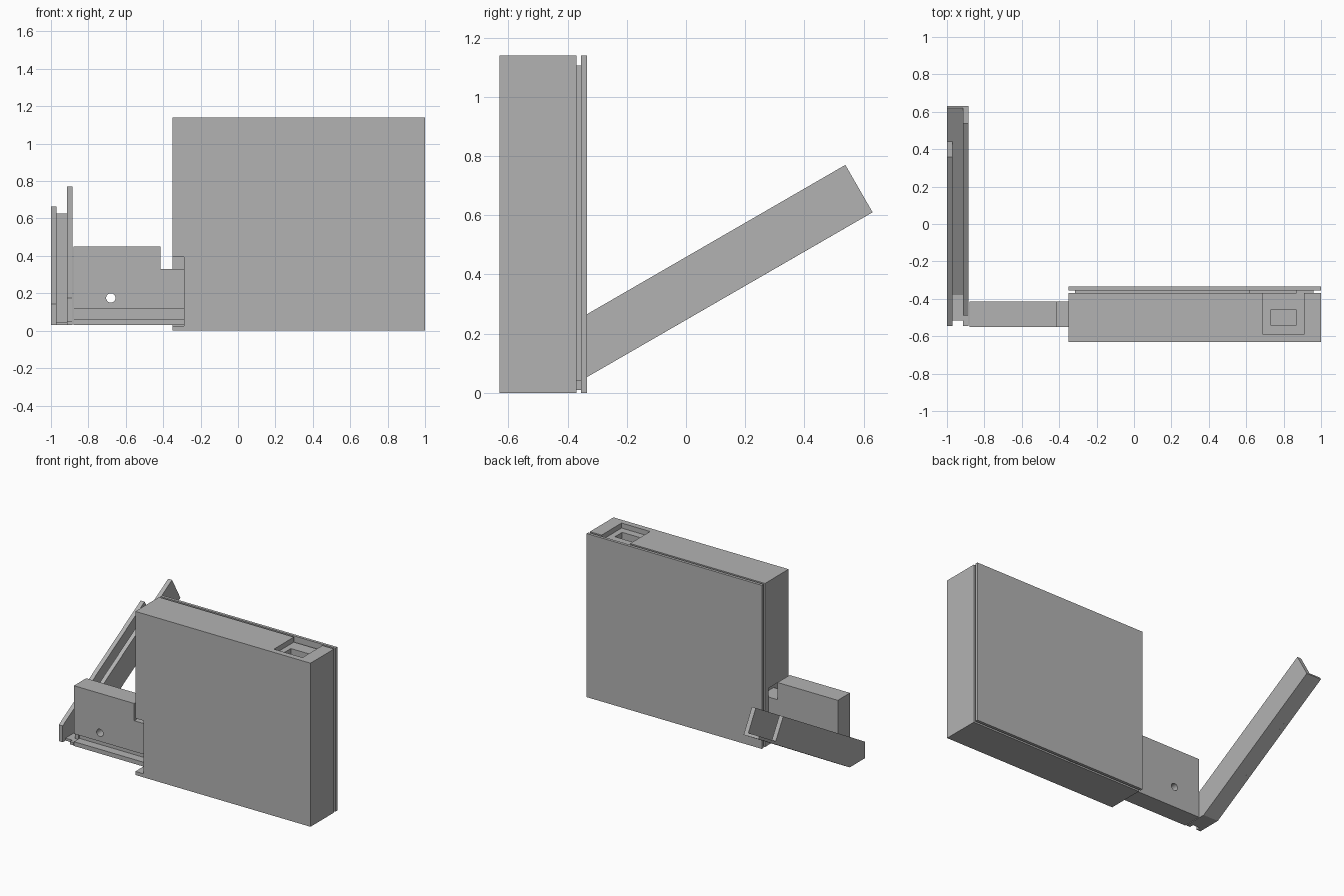
import bpy
import bmesh
from mathutils import Vector

if "Cube" in bpy.data.objects:
    bpy.data.objects.remove(bpy.data.objects["Cube"], do_unlink=True)

grey = bpy.data.materials.new("plain_grey")
grey.use_nodes = True
colour = (0.45, 0.45, 0.45, 1)
grey.diffuse_color = colour
grey.node_tree.nodes["Principled BSDF"].inputs["Base Color"].default_value = colour


def prism(name, profile, axis, low, high):
    """Extrude a flat outline along x ('X', outline in y,z) or y ('Y', outline in x,z)."""
    def place(p, d):
        return (d, p[0], p[1]) if axis == "X" else (p[0], d, p[1])
    bm = bmesh.new()
    face = bm.faces.new([bm.verts.new(place(p, low)) for p in profile])
    new = bmesh.ops.extrude_face_region(bm, geom=[face])["geom"]
    shift = Vector((high - low, 0, 0) if axis == "X" else (0, high - low, 0))
    bmesh.ops.translate(bm, vec=shift, verts=[v for v in new if isinstance(v, bmesh.types.BMVert)])
    bmesh.ops.recalc_face_normals(bm, faces=bm.faces)
    mesh = bpy.data.meshes.new(name)
    bm.to_mesh(mesh)
    bm.free()
    mesh.materials.append(grey)
    ob = bpy.data.objects.new(name, mesh)
    bpy.context.collection.objects.link(ob)
    return ob


def box(name, x, y, z):
    outline = [(x[0], z[0]), (x[1], z[0]), (x[1], z[1]), (x[0], z[1])]
    return prism(name, outline, "Y", y[0], y[1])


def cut(ob, cutters):
    """Subtract each cutter, then discard it."""
    bpy.context.view_layer.objects.active = ob
    for c in cutters:
        c.hide_render = True
        mod = ob.modifiers.new("cut", "BOOLEAN")
        mod.operation = "DIFFERENCE"
        mod.solver = "EXACT"
        mod.object = c
        bpy.ops.object.modifier_apply(modifier=mod.name)
        bpy.data.objects.remove(c, do_unlink=True)


# Main case: corner notch for the bracket, top pocket and its socket
case = box("case", (-0.35, 1), (-0.63, -0.37), (0, 1.14))
cut(case, [
    box("notch_cutter", (-0.4, -0.288), (-0.7, -0.41), (0.025, 0.395)),
    box("pocket_cutter", (0.69, 0.91), (-0.59, -0.3), (1.105, 1.2)),
    box("socket_cutter", (0.73, 0.87), (-0.54, -0.46), (1.05, 1.2)),
])

# Inset spacer, back cover and bottom catch
spacer = box("spacer", (-0.315, 0.96), (-0.371, -0.354), (0.04, 1.105))
cut(spacer, [box("spacer_cutter", (0.62, 0.87), (-0.5, -0.2), (1.055, 1.2))])
box("back_cover", (-0.35, 1), (-0.355, -0.335), (0, 1.14))
box("bottom_catch", (0.15, 0.23), (-0.371, -0.354), (0.01, 0.041))

# Bracket: stepped plate with a long groove and a round hole
bracket = prism("bracket", [(-0.88, 0.03), (-0.29, 0.03), (-0.29, 0.33),
                            (-0.415, 0.33), (-0.415, 0.45), (-0.88, 0.45)],
                "Y", -0.55, -0.415)
bpy.ops.mesh.primitive_cylinder_add(vertices=32, radius=0.025, depth=1,
                                    location=(-0.68, -0.48, 0.175), rotation=(1.5708, 0, 0))
hole = bpy.context.object
hole.data.materials.append(grey)
cut(bracket, [
    box("groove_cutter", (-1, 0), (-0.6, -0.49), (0.06, 0.115)),
    hole,
])

# Sloping channel lever: short outer wall, long inner wall, thin floor
prism("lever_outer_wall", [(-0.545, 0.03), (-0.375, 0.03), (0.45, 0.506),
                           (0.357, 0.665), (-0.545, 0.144)], "X", -1, -0.97)
prism("lever_inner_wall", [(-0.49, 0.03), (-0.375, 0.03), (0.63, 0.61),
                           (0.538, 0.77), (-0.49, 0.176)], "X", -0.915, -0.885)
prism("lever_floor", [(-0.515, 0.03), (-0.375, 0.03), (0.63, 0.61), (0.62, 0.627),
                      (-0.38, 0.047), (-0.515, 0.047)], "X", -0.97, -0.915)
prism("lever_floor_end", [(0.45, 0.506), (0.63, 0.61), (0.62, 0.627),
                          (0.44, 0.523)], "X", -1, -0.97)
box("lever_lip", (-0.915, -0.885), (-0.545, -0.49), (0.03, 0.05))
